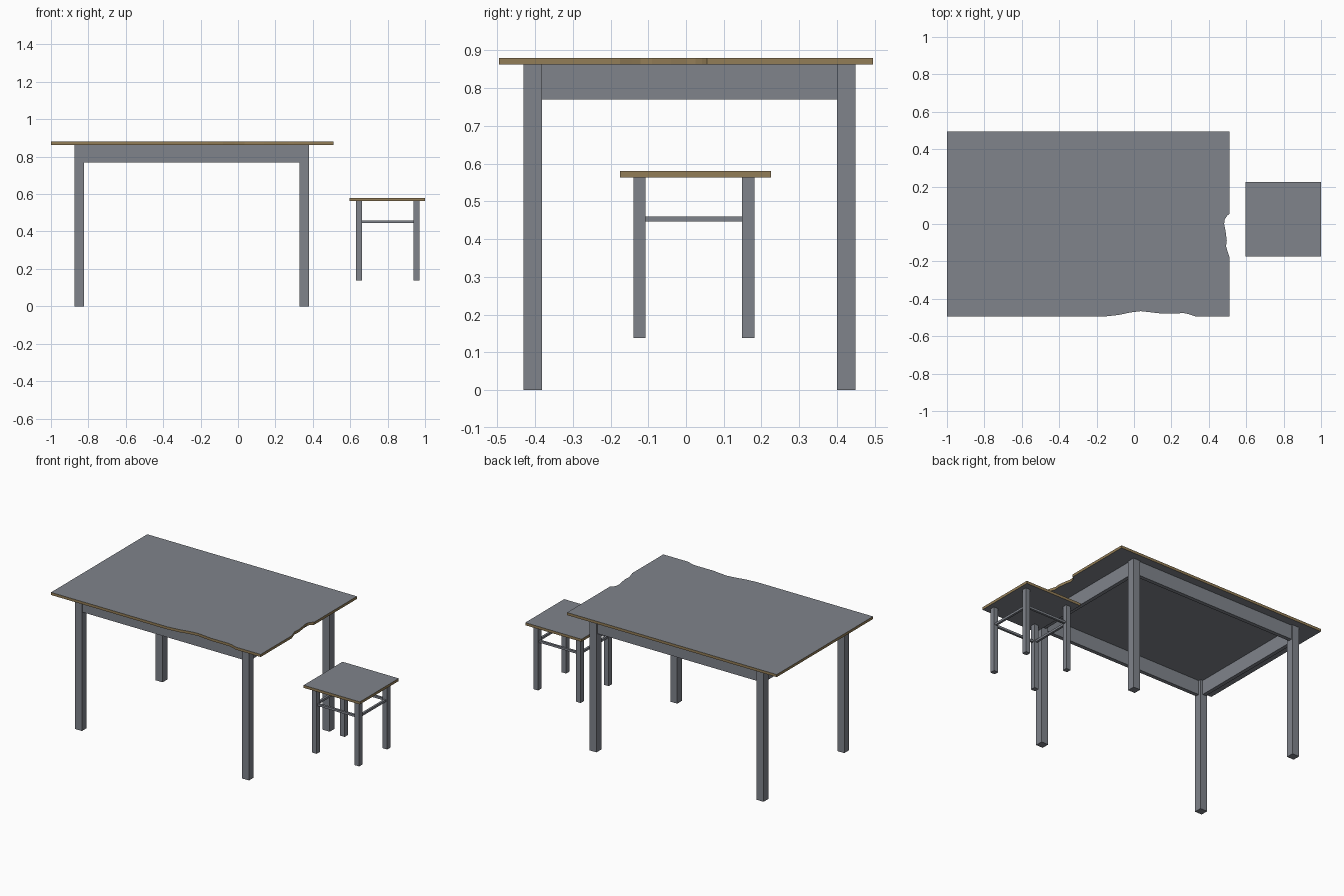
import bpy, bmesh

if "Cube" in bpy.data.objects:
    bpy.data.objects.remove(bpy.data.objects["Cube"])


def material(name, rgb):
    m = bpy.data.materials.new(name)
    m.diffuse_color = (*rgb, 1)
    m.use_nodes = True
    m.node_tree.nodes["Principled BSDF"].inputs["Base Color"].default_value = m.diffuse_color
    return m


GREY = material("grey paint", (0.215, 0.23, 0.26))
WOOD = material("bare wood edge", (0.29, 0.205, 0.095))


def finish(name, bm, mats):
    bmesh.ops.recalc_face_normals(bm, faces=bm.faces)
    mesh = bpy.data.meshes.new(name)
    bm.to_mesh(mesh)
    bm.free()
    for m in mats:
        mesh.materials.append(m)
    ob = bpy.data.objects.new(name, mesh)
    bpy.context.collection.objects.link(ob)


def box(name, x0, x1, y0, y1, z0, z1):
    bm = bmesh.new()
    bmesh.ops.create_cube(bm, size=1)
    for v in bm.verts:
        v.co = ((x0 + x1) / 2 + v.co.x * (x1 - x0),
                (y0 + y1) / 2 + v.co.y * (y1 - y0),
                (z0 + z1) / 2 + v.co.z * (z1 - z0))
    finish(name, bm, [GREY])


def board(name, outline, z0, z1):
    """Flat board from an outline, painted faces and bare wood edges."""
    bm = bmesh.new()
    face = bm.faces.new([bm.verts.new((x, y, z0)) for x, y in outline])
    ext = bmesh.ops.extrude_face_region(bm, geom=[face], use_keep_orig=True)
    for g in ext["geom"]:
        if isinstance(g, bmesh.types.BMVert):
            g.co.z = z1
    bm.normal_update()
    for f in bm.faces:
        f.material_index = 0 if abs(f.normal.z) > 0.5 else 1
    finish(name, bm, [GREY, WOOD])


def frame(prefix, xs, ys, leg_z, rail_name, rail_z, inset, thick):
    """Four legs and four rails; xs and ys hold (outer, inner) leg faces."""
    for sx, (xo, xi) in zip(("left", "right"), xs):
        for sy, (yo, yi) in zip(("front", "back"), ys):
            box(f"{prefix}_{sy}_{sx}_leg", min(xo, xi), max(xo, xi),
                min(yo, yi), max(yo, yi), *leg_z)
    for s, (yo, yi), d in zip(("front", "back"), ys, (1, -1)):
        a, b = yo + d * inset, yo + d * (inset + thick)
        box(f"{prefix}_{s}_{rail_name}", xs[0][1], xs[1][1],
            min(a, b), max(a, b), *rail_z)
    for s, (xo, xi), d in zip(("left", "right"), xs, (1, -1)):
        a, b = xo + d * inset, xo + d * (inset + thick)
        box(f"{prefix}_{s}_{rail_name}", min(a, b), max(a, b),
            ys[0][1], ys[1][1], *rail_z)


# Table top with chipped front and right edges
front_chip = [(-0.16, -0.495), (-0.08, -0.486), (-0.02, -0.473), (0.035, -0.466),
              (0.09, -0.472), (0.14, -0.478), (0.27, -0.477), (0.30, -0.484),
              (0.33, -0.495)]
right_chip = [(0.51, -0.175), (0.50, -0.145), (0.492, -0.12), (0.496, -0.09),
              (0.49, -0.04), (0.482, 0.0), (0.485, 0.025), (0.497, 0.043),
              (0.51, 0.055)]
board("table_top", [(-1, -0.495), *front_chip, (0.51, -0.495), *right_chip,
                    (0.51, 0.495), (-1, 0.495)], 0.863, 0.88)

# Table legs and apron
frame("table", [(-0.873, -0.823), (0.38, 0.33)], [(-0.43, -0.381), (0.449, 0.4)],
      (0, 0.863), "apron", (0.77, 0.863), 0.008, 0.025)

# Stool seat
board("stool_seat", [(0.595, -0.175), (1, -0.175), (1, 0.225), (0.595, 0.225)],
      0.563, 0.58)

# Stool legs and stretchers
frame("stool", [(0.632, 0.664), (0.97, 0.938)], [(-0.139, -0.107), (0.181, 0.149)],
      (0.138, 0.563), "stretcher", (0.446, 0.46), 0.009, 0.014)
